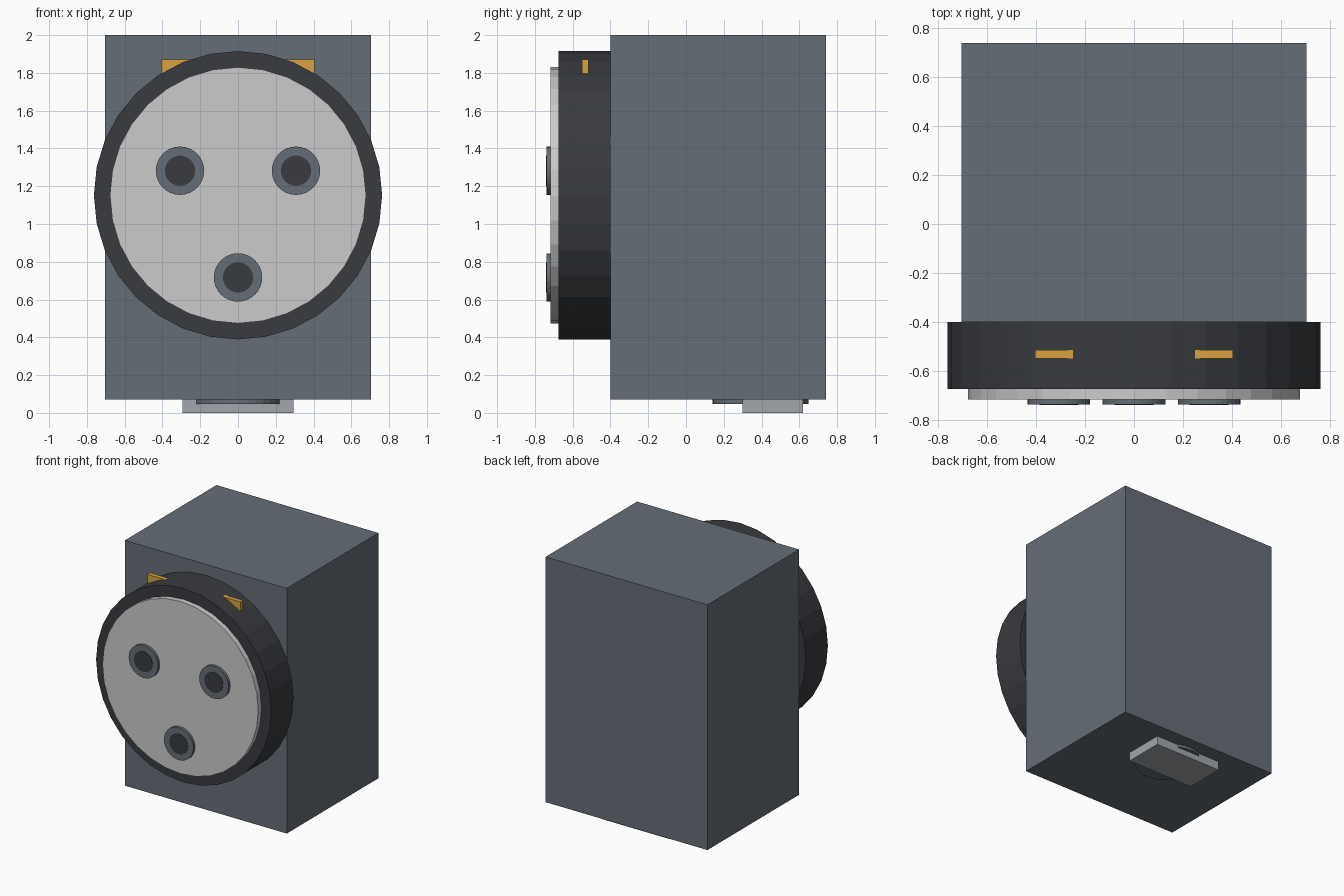
import bpy
from math import pi

if "Cube" in bpy.data.objects:
    bpy.data.objects.remove(bpy.data.objects["Cube"])


def material(name, rgb):
    m = bpy.data.materials.new(name)
    m.diffuse_color = (*rgb, 1)
    m.use_nodes = True
    m.node_tree.nodes["Principled BSDF"].inputs["Base Color"].default_value = m.diffuse_color
    return m


SLATE = material("slate", (0.13, 0.155, 0.18))
DARK = material("dark", (0.04, 0.043, 0.05))
LIGHT = material("light_grey", (0.52, 0.54, 0.54))
STEEL = material("steel", (0.36, 0.38, 0.41))
GOLD = material("gold", (0.68, 0.37, 0.05))


def box(name, lo, hi, mat):
    bpy.ops.mesh.primitive_cube_add(
        size=1, location=[(a + b) / 2 for a, b in zip(lo, hi)])
    ob = bpy.context.object
    ob.name = name
    ob.scale = [b - a for a, b in zip(lo, hi)]
    ob.data.materials.append(mat)
    return ob


def front_disc(name, x, z, r, y0, y1, mat, sides=32):
    bpy.ops.mesh.primitive_cylinder_add(
        vertices=sides, radius=r, depth=y1 - y0,
        location=(x, (y0 + y1) / 2, z), rotation=(pi / 2, 0, 0))
    ob = bpy.context.object
    ob.name = name
    ob.data.materials.append(mat)
    return ob


# Housing
box("housing", (-0.705, -0.40, 0.07), (0.705, 0.74, 2.0), SLATE)

# Round socket collar and face plate
front_disc("collar", 0, 1.152, 0.763, -0.675, -0.40, DARK)
front_disc("face_plate", 0, 1.152, 0.678, -0.717, -0.66, LIGHT)

# Latch bar whose ends poke out of the collar
box("latch_bar", (-0.405, -0.55, 1.78), (0.405, -0.515, 1.87), GOLD)

# Three contacts, each a rim with a dark centre
for i, (x, z) in enumerate([(-0.307, 1.282), (0.307, 1.282), (0, 0.717)]):
    front_disc(f"contact_rim_{i}", x, z, 0.128, -0.738, -0.70, SLATE)
    front_disc(f"contact_centre_{i}", x, z, 0.08, -0.741, -0.70, DARK)

# Oval pad and foot plate under the housing
bpy.ops.mesh.primitive_cylinder_add(
    vertices=32, radius=1, depth=0.03, location=(0, 0.395, 0.063))
pad = bpy.context.object
pad.name = "bottom_pad"
pad.scale = (0.236, 0.254, 1)
pad.data.materials.append(SLATE)
box("foot_plate", (-0.295, 0.30, 0), (0.295, 0.62, 0.07), STEEL)
